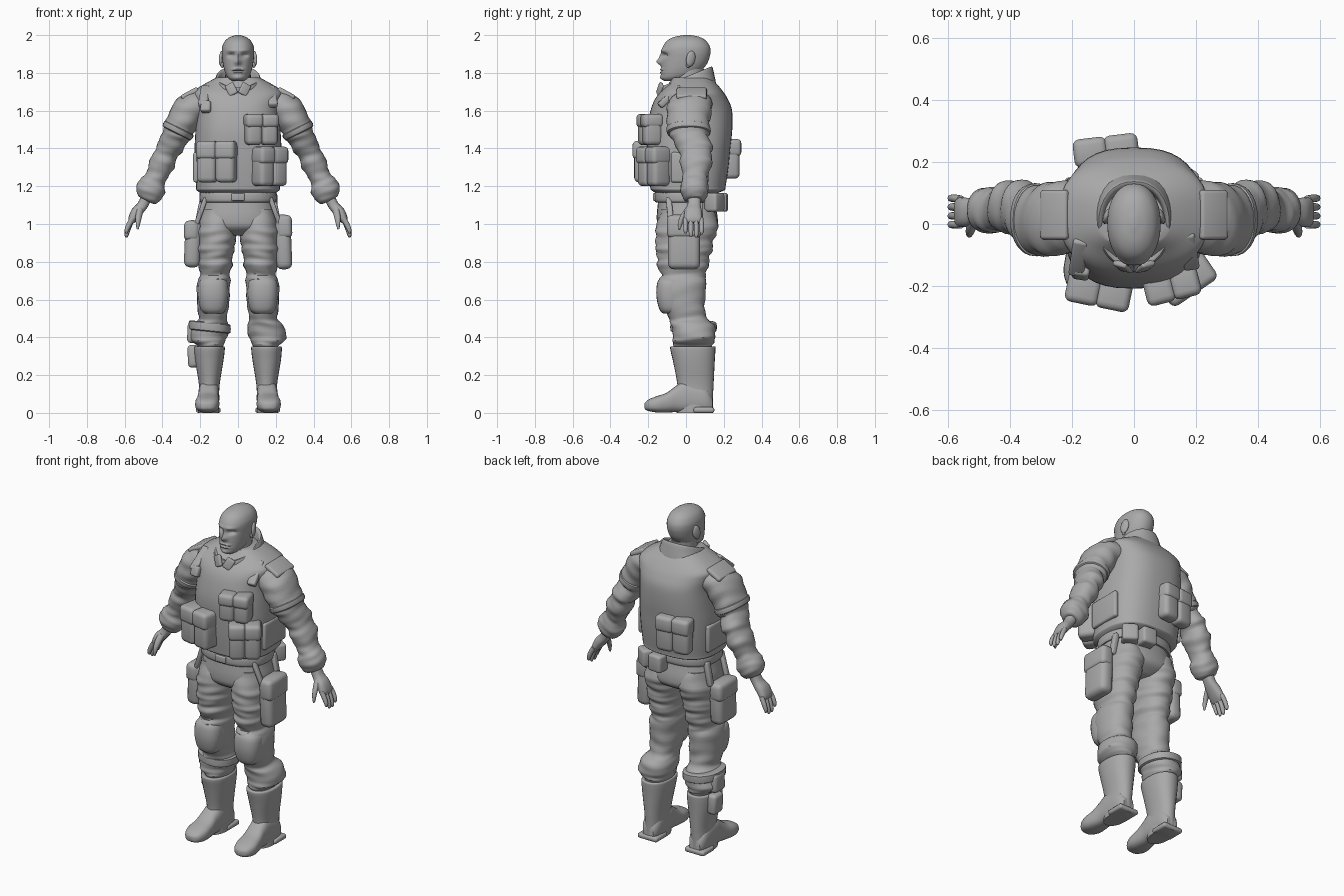
import bpy, bmesh, math
from mathutils import Vector, Matrix, Euler

GREY = bpy.data.materials.new("plain grey")
GREY.diffuse_color = (0.4, 0.4, 0.4, 1)


def finish(name, bm, mirror=False):
    bmesh.ops.recalc_face_normals(bm, faces=bm.faces)
    me = bpy.data.meshes.new(name)
    bm.to_mesh(me)
    bm.free()
    me.materials.append(GREY)
    ob = bpy.data.objects.new(name, me)
    bpy.context.collection.objects.link(ob)
    if mirror:
        ob.modifiers.new("mirror", 'MIRROR').use_mirror_merge = False
    return ob


def spline(rows, steps):
    """Smooth curve through rows of numbers."""
    out, n = [], len(rows)
    for i in range(n - 1):
        a, b, c, d = (rows[max(0, min(n - 1, i + k))] for k in (-1, 0, 1, 2))
        for s in range(steps):
            t = s / steps
            out.append([0.5 * (2 * q + (r - p) * t + (2 * p - 5 * q + 4 * r - w) * t * t
                               + (3 * q - p - 3 * r + w) * t ** 3)
                        for p, q, r, w in zip(a, b, c, d)])
    return out + [list(rows[-1])]


def loft(name, rings, sides=24, steps=4, p=2.0, fold=0, mirror=False, shape=None):
    """Skin rings given as centre (3), half axis u (3), half axis v (3)."""
    bm, loops = bmesh.new(), []
    for j, r in enumerate(spline(rings, steps)):
        c, u, v = Vector(r[:3]), Vector(r[3:6]), Vector(r[6:9])
        t, loop = j / steps, []
        for k in range(sides):
            a = 2 * math.pi * k / sides
            ca, sa = math.cos(a), math.sin(a)
            f = 1 + fold * math.sin(5 * t + 1.5 * math.sin(2 * a)) * math.sin(a + 1.3 * t)
            co = c + f * (u * math.copysign(abs(ca) ** (2 / p), ca)
                          + v * math.copysign(abs(sa) ** (2 / p), sa))
            loop.append(bm.verts.new(shape(co) if shape else co))
        loops.append(loop)
    for a, b in zip(loops, loops[1:]):
        for k in range(sides):
            m = (k + 1) % sides
            bm.faces.new((a[k], a[m], b[m], b[k]))
    bm.faces.new(loops[0])
    bm.faces.new(loops[-1])
    return finish(name, bm, mirror)


def level(z, x0, x1, y0, y1, tilt=0):
    """Horizontal ring from its extents."""
    return ((x0 + x1) / 2, (y0 + y1) / 2, z, (x1 - x0) / 2, 0, 0, 0, (y1 - y0) / 2, tilt)


def limb(x, y, z, r, ry, dx=0.45, dz=-0.89):
    """Ring across a limb that runs along (dx, dz)."""
    return (x, y, z, -dz * r, 0, dx * r, 0, ry, 0)


def ball(name, c, r, mirror=False, rot=(0, 0, 0)):
    bm = bmesh.new()
    bmesh.ops.create_uvsphere(bm, u_segments=20, v_segments=12, radius=1)
    bm.transform(Matrix.LocRotScale(Vector(c), Euler(rot), Vector(r)))
    return finish(name, bm, mirror)


def box(name, c, size, rot=(0, 0, 0), bevel=0.02, mirror=False):
    bm = bmesh.new()
    bmesh.ops.create_cube(bm, size=1)
    bmesh.ops.scale(bm, vec=size, verts=bm.verts)
    bmesh.ops.bevel(bm, geom=bm.edges[:], offset=bevel, segments=3, profile=0.5, affect='EDGES')
    bm.transform(Matrix.LocRotScale(Vector(c), Euler(rot), None))
    return finish(name, bm, mirror)


def pouch(name, c, size, turn, lobes=2):
    """Bulging pouch with a lid over each lobe."""
    R = Matrix.Rotation(turn, 3, 'Z')
    w, d, h = size
    for i in range(lobes):
        off = (i - (lobes - 1) / 2) * w / lobes
        box(name, Vector(c) + R @ Vector((off, 0, -0.01)), (w / lobes + 0.004, d, h - 0.02), (0, 0, turn), 0.025)
        box(name + "_lid", Vector(c) + R @ Vector((off, -0.002, h * 0.28)),
            (w / lobes + 0.01, d + 0.012, h * 0.44), (0, 0, turn), 0.022)


# Head with sculpted face
def face(co):
    if co.y > -0.05:
        return co
    def bump(x, z, sx, sz, amt):
        return amt * math.exp(-((abs(co.x) - x) / sx) ** 2 - ((co.z - z) / sz) ** 2)
    co.y += (bump(0.035, 1.893, 0.018, 0.012, 0.02) - bump(0.03, 1.918, 0.03, 0.01, 0.008)
             - bump(0, 1.858, 0.014, 0.016, 0.026) - bump(0, 1.885, 0.01, 0.02, 0.012)
             - bump(0.012, 1.818, 0.018, 0.006, 0.009) - bump(0.012, 1.803, 0.018, 0.006, 0.008)
             + bump(0.012, 1.811, 0.02, 0.003, 0.006) - bump(0, 1.775, 0.02, 0.012, 0.006))
    return co

loft("head", [level(z, -x, x, a, b) for z, x, a, b in (
    (1.757, .03, -.115, -.04), (1.77, .05, -.13, .02), (1.79, .064, -.132, .06),
    (1.82, .074, -.131, .09), (1.85, .08, -.13, .112), (1.88, .084, -.128, .124),
    (1.91, .086, -.128, .13), (1.94, .083, -.122, .126), (1.97, .068, -.1, .106),
    (1.99, .042, -.063, .072), (2.0, .01, -.012, .025))], 48, 7, 2.15, shape=face)
ball("ear", (.087, .025, 1.875), (.012, .025, .042), True, (-.2, 0, .35))
ball("earlobe", (.084, .012, 1.842), (.009, .012, .015), True)
loft("neck", [level(1.66, -.08, .08, -.08, .1), level(1.75, -.07, .07, -.075, .09),
              level(1.82, -.066, .066, -.06, .095)])

# Armoured vest and collar
loft("vest", [level(z, -x, x, a, b) for z, x, a, b in (
    (1.165, .2, -.16, .17), (1.18, .22, -.185, .205), (1.2, .222, -.19, .21),
    (1.3, .228, -.2, .225), (1.4, .23, -.205, .235), (1.5, .225, -.207, .245),
    (1.6, .222, -.188, .244), (1.66, .235, -.165, .222), (1.7, .238, -.135, .197),
    (1.74, .18, -.095, .165), (1.775, .115, -.07, .13))], 40, 4, 2.6)
loft("collar", [level(1.69, -.155, .155, -.14, .16, .05), level(1.735, -.13, .13, -.14, .15, .055),
                level(1.775, -.117, .117, -.14, .14, .055), level(1.778, -.108, .108, -.13, .13, .053),
                level(1.765, -.1, .1, -.12, .12, .05), level(1.69, -.085, .085, -.1, .11, .05)], 32, 3, 2.2)
for s in (-1, 1):
    box("collar_tab", (s * .035, -.137, 1.713), (.05, .02, .065), (-.2, s * .5, s * .25), .008)
    box("shoulder_strap", (s * .178, -.095 + .01 * s, 1.675), (.05, .035, .15), (-.85, 0, s * .15), .01)
box("strap_buckle", (-.17, -.15, 1.62), (.055, .05, .06), (-.35, 0, -.15), .012)
box("shoulder_flap", (.255, .03, 1.69), (.1, .16, .03), (0, .5, 0), .012, True)
box("side_panel", (.222, .02, 1.3), (.03, .2, .16), bevel=.012, mirror=True)

# Pouches on the vest
pouch("lower_left_pouch", (-.11, -.2, 1.33), (.2, .12, .22), -.2)
pouch("upper_right_pouch", (.12, -.19, 1.5), (.17, .1, .165), .25)
pouch("lower_right_pouch", (.165, -.17, 1.305), (.17, .11, .21), .6)
pouch("back_pouch", (-.09, .235, 1.345), (.2, .08, .21), math.pi + .12)

# Belt with rear pouches
loft("belt", [level(z, -x, x, a, b) for z, x, a, b in (
    (1.115, .19, -.15, .15), (1.12, .203, -.165, .165), (1.165, .203, -.165, .165),
    (1.18, .19, -.15, .15))], 36, 3, 2.4)
box("belt_buckle", (0, -.165, 1.143), (.07, .02, .04), bevel=.006)
box("rear_belt_pouch", (.06, .18, 1.115), (.09, .08, .1), (0, 0, -.1), .015)
box("side_belt_pouch", (.155, .15, 1.115), (.09, .08, .1), (0, 0, -.6), .015)

# Trousers
loft("hips", [level(z, -x, x, a, b) for z, x, a, b in (
    (1.18, .185, -.14, .14), (1.1, .195, -.15, .155), (1.03, .208, -.155, .168),
    (.98, .19, -.145, .16), (.94, .09, -.09, .1))], 32, 4, 2.4)
loft("trouser_leg", [level(*r) for r in (
    (1.08, .03, .195, -.13, .14), (1.0, .006, .214, -.155, .172), (.95, .008, .22, -.162, .16),
    (.9, .014, .214, -.16, .142), (.86, .02, .22, -.162, .14), (.82, .03, .208, -.15, .122),
    (.78, .03, .212, -.155, .122), (.735, .045, .198, -.13, .103), (.7, .04, .214, -.142, .108),
    (.62, .045, .218, -.14, .102), (.55, .05, .214, -.115, .1), (.5, .06, .208, -.09, .112),
    (.465, .05, .238, -.08, .148), (.41, .055, .258, -.068, .156), (.375, .07, .24, -.072, .148),
    (.35, .08, .21, -.062, .14), (.3, .09, .2, -.05, .13))], 32, 4, 2.2, .035, True)
loft("knee_pad", [level(*r) for r in (
    (.525, .085, .175, -.12, -.02), (.55, .062, .2, -.142, 0), (.62, .05, .212, -.157, 0),
    (.69, .055, .208, -.152, 0), (.72, .08, .18, -.13, -.02))], 24, 4, 2.5, mirror=True)

# Thigh packs with hanger straps
for s, z, h in ((-1, .895, .25), (1, .905, .29)):
    box("thigh_pack", (s * .24, -.01, z), (.085, .17, h), (0, s * -.04, 0), .032)
    box("thigh_pack_lid", (s * .246, -.01, z + h * .28), (.08, .18, h * .42), (0, s * -.04, 0), .025)
    box("hanger_strap", (s * .195, -.085, 1.07), (.025, .03, .15), (.1, s * -.35, 0), .008)
    box("rear_hanger_strap", (s * .2, .07, 1.07), (.03, .035, .14), (0, s * -.2, 0), .008)

# Calf pouch held by a strap
loft("calf_strap", [(-.15, .04, z, w, 0, -.1 * w, 0, w + .012, 0) for z, w in (
    (.43, .095), (.435, .11), (.475, .11), (.48, .095))], 28, 2, 2.2)
box("calf_pouch_top", (-.238, .05, .425), (.06, .1, .11), (0, .05, 0), .02)
box("calf_pouch_bottom", (-.236, .06, .3), (.06, .09, .12), (0, -.05, 0), .02)

# Boots
loft("boot_shaft", [level(*r) for r in (
    (.35, .09, .21, -.06, .13), (.352, .074, .228, -.08, .153), (.335, .07, .232, -.083, .156),
    (.27, .078, .226, -.068, .152), (.15, .097, .207, -.046, .146), (.07, .1, .208, -.05, .142),
    (0, .1, .21, -.05, .142))], 28, 4, 2.2, mirror=True)
loft("boot_foot", [(x, y, (a + b) / 2, w, 0, 0, 0, 0, (b - a) / 2) for y, x, w, a, b in (
    (.14, .155, .035, .0, .08), (.1, .155, .054, .0, .14), (0, .155, .056, .0, .17),
    (-.05, .157, .055, .004, .145), (-.1, .16, .06, .002, .108), (-.15, .163, .064, .002, .09),
    (-.19, .164, .054, .008, .075), (-.212, .164, .036, .015, .06), (-.22, .164, .015, .025, .05))],
    24, 4, 2.7, mirror=True)
box("boot_heel", (.157, .095, .015), (.13, .11, .03), bevel=.012, mirror=True)

# Sleeves with elbow and cuff bulges
loft("sleeve", [limb(*r) for r in (
    (.17, .03, 1.68, .07, .09), (.21, .025, 1.645, .092, .115), (.265, .015, 1.595, .088, .118),
    (.3, .012, 1.53, .083, .112), (.322, .015, 1.485, .08, .108), (.335, .02, 1.455, .07, .095),
    (.36, .045, 1.41, .07, .098), (.38, .05, 1.37, .06, .082), (.4, .055, 1.325, .069, .087),
    (.423, .05, 1.275, .059, .07), (.44, .047, 1.235, .058, .066), (.455, .045, 1.2, .076, .074),
    (.473, .045, 1.16, .073, .07), (.485, .045, 1.13, .052, .05), (.488, .045, 1.125, .03, .03))],
    28, 4, 2.2, .045, True)
loft("sleeve_band", [limb(*r) for r in (
    (.326, .015, 1.478, .07, .095), (.324, .015, 1.482, .084, .114), (.312, .013, 1.506, .087, .117),
    (.309, .013, 1.512, .07, .1))], 28, 2, 2.2, mirror=True)

# Hands
loft("palm", [limb(*r) for r in (
    (.48, .045, 1.15, .03, .035), (.505, .043, 1.1, .028, .035), (.535, .038, 1.065, .03, .046),
    (.56, .038, 1.025, .022, .048), (.568, .038, 1.005, .012, .042))], 20, 4, 2.5, mirror=True)
for i, tip in enumerate((.95, .93, .928, .945)):
    y = -.002 + i * .027
    mid = (tip + 1.02) / 2
    loft("finger", [limb(.558, y, 1.03, .014, .013), limb(.578, y * 1.05, mid + .01, .014, .0125),
                    limb(.59, y * 1.05, tip + .015, .011, .011, .2, -.98),
                    limb(.59, y * 1.05, tip, .005, .005, 0, -1)], 12, 3, mirror=True)
loft("thumb", [limb(.515, .02, 1.09, .018, .018), limb(.525, -.012, 1.045, .018, .017),
               limb(.53, -.03, 1.005, .013, .013), limb(.532, -.036, .972, .006, .006)], 12, 4, mirror=True)

# Smooth shading that keeps creases
bpy.ops.object.select_all(action='SELECT')
bpy.context.view_layer.objects.active = bpy.context.scene.objects[0]
bpy.ops.object.shade_smooth_by_angle(angle=math.radians(40))
